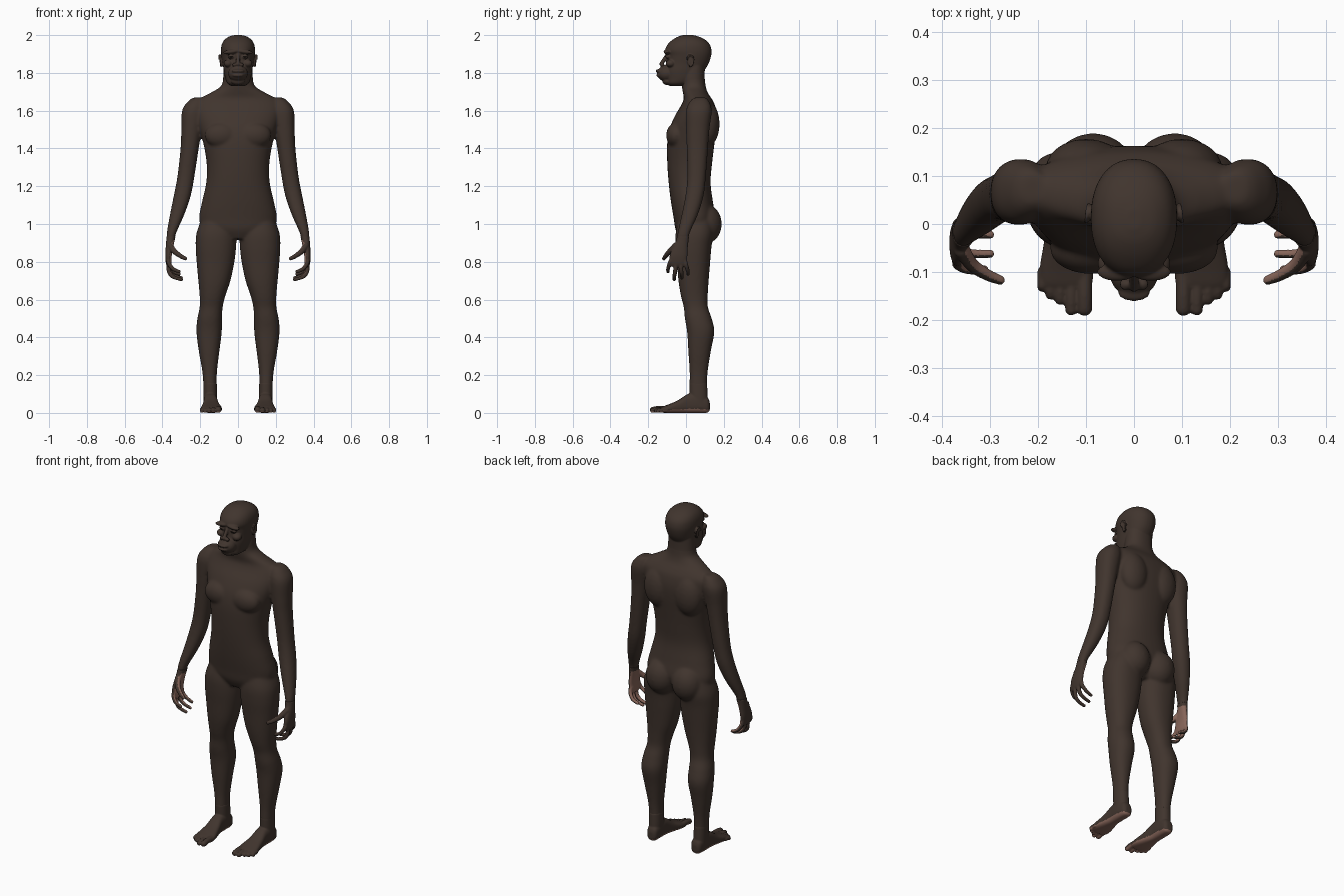
import bpy
import bmesh
from math import cos, sin, pi, copysign
from mathutils import Vector, Matrix

default_cube = bpy.data.objects.get("Cube")
if default_cube:
    bpy.data.objects.remove(default_cube, do_unlink=True)


def make_material(name, color):
    mat = bpy.data.materials.new(name)
    mat.use_nodes = True
    mat.diffuse_color = (*color, 1)
    shader = mat.node_tree.nodes["Principled BSDF"]
    shader.inputs["Base Color"].default_value = (*color, 1)
    shader.inputs["Roughness"].default_value = 0.7
    return mat


skin_brown = make_material("dark brown skin", (.052, .035, .027))
skin_pale = make_material("pale palm and sole skin", (.24, .13, .10))
eye_dark = make_material("dark eye", (.02, .014, .011))


def smooth_rows(rows, steps=5):
    """Catmull-Rom interpolation between the given rows."""
    pts = [Vector(r) for r in rows]
    pts = [pts[0]] + pts + [pts[-1]]
    result = []
    for a, b, c, d in zip(pts, pts[1:], pts[2:], pts[3:]):
        for i in range(steps):
            t = i / steps
            result.append(b + (c - a) * t / 2
                          + (a * 2 - b * 5 + c * 4 - d) * t * t / 2
                          + (b * 3 - a - c * 3 + d) * t ** 3 / 2)
    return result + [pts[-1]]


def loft(bm, rows, axis="z", sides=40, power=0.9):
    """Closed loft; each row is (position, centre 1, centre 2, radius 1, radius 2)."""
    rings = []
    for pos, c1, c2, r1, r2 in smooth_rows(rows):
        ring = []
        for i in range(sides):
            u, v = cos(2 * pi * i / sides), sin(2 * pi * i / sides)
            p = c1 + r1 * copysign(abs(u) ** power, u)
            q = c2 + r2 * copysign(abs(v) ** power, v)
            ring.append(bm.verts.new((p, q, pos) if axis == "z" else (p, pos, q)))
        rings.append(ring)
    for low, high in zip(rings, rings[1:]):
        for i in range(sides):
            j = (i + 1) % sides
            bm.faces.new((low[i], low[j], high[j], high[i]))
    bm.faces.new(rings[0])
    bm.faces.new(rings[-1])


def front_back(rows):
    """Turns (z, front y, back y, half width) into centred loft rows."""
    return [(z, 0, (f + b) / 2, w, (b - f) / 2) for z, f, b, w in rows]


def blob(bm, center, radii, tilt=0):
    matrix = (Matrix.Translation(center) @ Matrix.Rotation(tilt, 4, "Y")
              @ Matrix.Diagonal((*radii, 1)))
    bmesh.ops.create_icosphere(bm, subdivisions=3, radius=1, matrix=matrix)


def digit(bm, points, r_start, r_end, steps=6):
    """A rounded finger, toe or ridge as a chain of beads."""
    path = smooth_rows(points, steps)
    for i, p in enumerate(path):
        r = r_start + (r_end - r_start) * i / (len(path) - 1)
        blob(bm, p, (r, r, r))


def mirror_copy(bm):
    copy = bmesh.ops.duplicate(bm, geom=bm.verts[:] + bm.edges[:] + bm.faces[:])["geom"]
    for v in copy:
        if isinstance(v, bmesh.types.BMVert):
            v.co.x *= -1


def skin(name, bm, voxel, iterations, pale_rule=None):
    """Fuses the overlapping volumes into one smooth surface and colours it."""
    bmesh.ops.recalc_face_normals(bm, faces=bm.faces[:])
    mesh = bpy.data.meshes.new(name)
    bm.to_mesh(mesh)
    bm.free()
    obj = bpy.data.objects.new(name, mesh)
    bpy.context.collection.objects.link(obj)
    remesh = obj.modifiers.new("fuse", "REMESH")
    remesh.mode = "VOXEL"
    remesh.voxel_size = voxel
    soften = obj.modifiers.new("soften", "SMOOTH")
    soften.factor = 0.5
    soften.iterations = iterations
    graph = bpy.context.evaluated_depsgraph_get()
    fused = bpy.data.meshes.new_from_object(obj.evaluated_get(graph))
    obj.modifiers.clear()
    obj.data = fused
    fused.name = name
    fused.materials.clear()
    fused.materials.append(skin_brown)
    fused.materials.append(skin_pale)
    for poly in fused.polygons:
        poly.use_smooth = True
        normal = poly.normal.copy()
        normal.x *= copysign(1, poly.center.x)
        poly.material_index = int(bool(pale_rule and pale_rule(poly.center, normal)))
    return obj


# Body: legs, arms and muscle masses on one side, mirrored, then the trunk
body = bmesh.new()
loft(body, [
    (.06, .147, .07, .034, .044), (.14, .148, .065, .035, .046),
    (.22, .15, .067, .039, .048), (.33, .153, .072, .055, .06),
    (.43, .153, .078, .067, .072), (.5, .15, .065, .065, .071),
    (.56, .142, .052, .061, .064), (.62, .135, .044, .068, .071),
    (.7, .125, .04, .085, .08), (.8, .119, .04, .1, .088),
    (.88, .117, .04, .107, .095), (.95, .115, .045, .105, .1),
    (1.02, .11, .05, .085, .09)])
loft(body, [
    (.92, .357, -.018, .021, .031), (.96, .35, -.01, .026, .033),
    (1.05, .322, .02, .038, .043), (1.15, .295, .045, .045, .048),
    (1.25, .276, .056, .045, .049), (1.4, .256, .06, .048, .056),
    (1.5, .246, .062, .054, .062), (1.6, .236, .068, .06, .068),
    (1.65, .222, .072, .042, .05), (1.67, .21, .075, .025, .03)])
blob(body, (.085, .103, 1.0), (.09, .087, .105))
blob(body, (.088, -.052, 1.47), (.088, .053, .068))
blob(body, (.1, .115, 1.53), (.085, .063, .12))
blob(body, (.142, .008, .585), (.03, .02, .035))
mirror_copy(body)
loft(body, front_back([
    (.92, -.03, .1, .08), (.97, -.055, .13, .18), (1.03, -.065, .155, .205),
    (1.12, -.08, .142, .19), (1.22, -.092, .13, .168), (1.32, -.099, .138, .166),
    (1.42, -.1, .15, .182), (1.5, -.088, .16, .205), (1.57, -.06, .163, .225),
    (1.63, -.025, .153, .23), (1.665, -.012, .135, .2), (1.695, -.016, .115, .145),
    (1.73, -.022, .104, .09), (1.78, -.025, .098, .077), (1.82, -.02, .09, .07)]))
skin("body", body, .007, 10)

# Head: face features on one side, mirrored, then skull and muzzle
head = bmesh.new()
blob(head, (.036, -.1, 1.912), (.042, .019, .012), .12)
blob(head, (.037, -.096, 1.886), (.018, .014, .011))
blob(head, (.052, -.082, 1.85), (.024, .026, .02))
blob(head, (.018, -.126, 1.843), (.012, .012, .01))
blob(head, (.089, .02, 1.862), (.007, .014, .026))
ear_rim = [(.094 + .006 * sin(a / 2), .022 + .018 * cos(a), 1.865 + .03 * sin(a))
           for a in [pi * (i / 5 - .5) for i in range(8)]]
digit(head, ear_rim, .005, .005, 4)
mirror_copy(head)
loft(head, front_back([
    (1.73, -.085, 0, .035), (1.745, -.103, .03, .056), (1.77, -.106, .072, .067),
    (1.81, -.11, .096, .075), (1.85, -.105, .12, .08), (1.89, -.102, .133, .087),
    (1.92, -.11, .135, .09), (1.95, -.098, .126, .086), (1.975, -.072, .102, .072),
    (1.993, -.04, .065, .046), (2.001, -.01, .03, .014)]))
loft(head, front_back([(1.74, -.024, .101, .08), (1.78, -.025, .099, .078),
                       (1.84, -.02, .1, .074)]))
blob(head, (0, -.1, 1.797), (.052, .052, .045))
blob(head, (0, -.143, 1.81), (.034, .018, .01))
blob(head, (0, -.14, 1.787), (.031, .018, .01))
blob(head, (0, -.1, 1.757), (.038, .025, .022))
digit(head, [(0, -.1, 1.895), (0, -.116, 1.87), (0, -.131, 1.847)], .01, .011)
skin("head", head, .004, 4)

# Eyes set into the lids
for side, x in (("left", .037), ("right", -.037)):
    eye = bmesh.new()
    blob(eye, (x, -.1, 1.886), (.012, .012, .005))
    mesh = bpy.data.meshes.new(side + "_eye")
    eye.to_mesh(mesh)
    eye.free()
    mesh.materials.append(eye_dark)
    mesh.polygons.foreach_set("use_smooth", [True] * len(mesh.polygons))
    bpy.context.collection.objects.link(bpy.data.objects.new(side + "_eye", mesh))

# Hands: flat palm, curled fingers and thumb
hands = bmesh.new()
loft(hands, [
    (.935, .3545, -.0155, .024, .0325), (.91, .358, -.02, .022, .033),
    (.87, .364, -.032, .019, .041), (.83, .368, -.04, .017, .047),
    (.79, .366, -.042, .015, .046), (.775, .365, -.042, .009, .04)])
for base_y, tip in ((-.076, (.312, -.095, .748)), (-.053, (.3, -.062, .706)),
                    (-.03, (.3, -.022, .715)), (-.008, (.312, .01, .735))):
    x, y, z = tip
    digit(hands, [(.367, base_y, .81), (.366, (base_y + y) / 2, z + .045),
                  (.345, y, z + .015), tip], .0125, .009)
digit(hands, [(.358, -.055, .885), (.338, -.085, .856),
              (.306, -.106, .832), (.279, -.117, .817)], .017, .01)
mirror_copy(hands)
palm_direction = Vector((-.85, .35, .3)).normalized()
skin("hands", hands, .0035, 3,
     lambda c, n: c.z < .915 and n.dot(palm_direction) > .4)

# Feet: heel-to-ball loft with five toes
feet = bmesh.new()
loft(feet, [
    (.126, .145, .035, .015, .02), (.112, .145, .042, .031, .041),
    (.06, .146, .053, .037, .053), (.01, .145, .05, .037, .05),
    (-.04, .143, .034, .045, .034), (-.09, .141, .023, .055, .023),
    (-.125, .14, .017, .053, .016), (-.14, .138, .014, .04, .01)], "y", power=.75)
loft(feet, [(.03, .147, .07, .035, .046), (.1, .147, .067, .036, .047),
            (.16, .148, .065, .0355, .0465)])
for x, tip_y, r in ((.103, -.176, .016), (.131, -.178, .013), (.154, -.157, .012),
                    (.174, -.147, .011), (.191, -.131, .011)):
    digit(feet, [(x, -.1, r + .006), (x, tip_y / 2 - .06, r + .005), (x, tip_y, r)], r, r)
mirror_copy(feet)
skin("feet", feet, .004, 3, lambda c, n: c.z < .03 and n.z < -.35)
